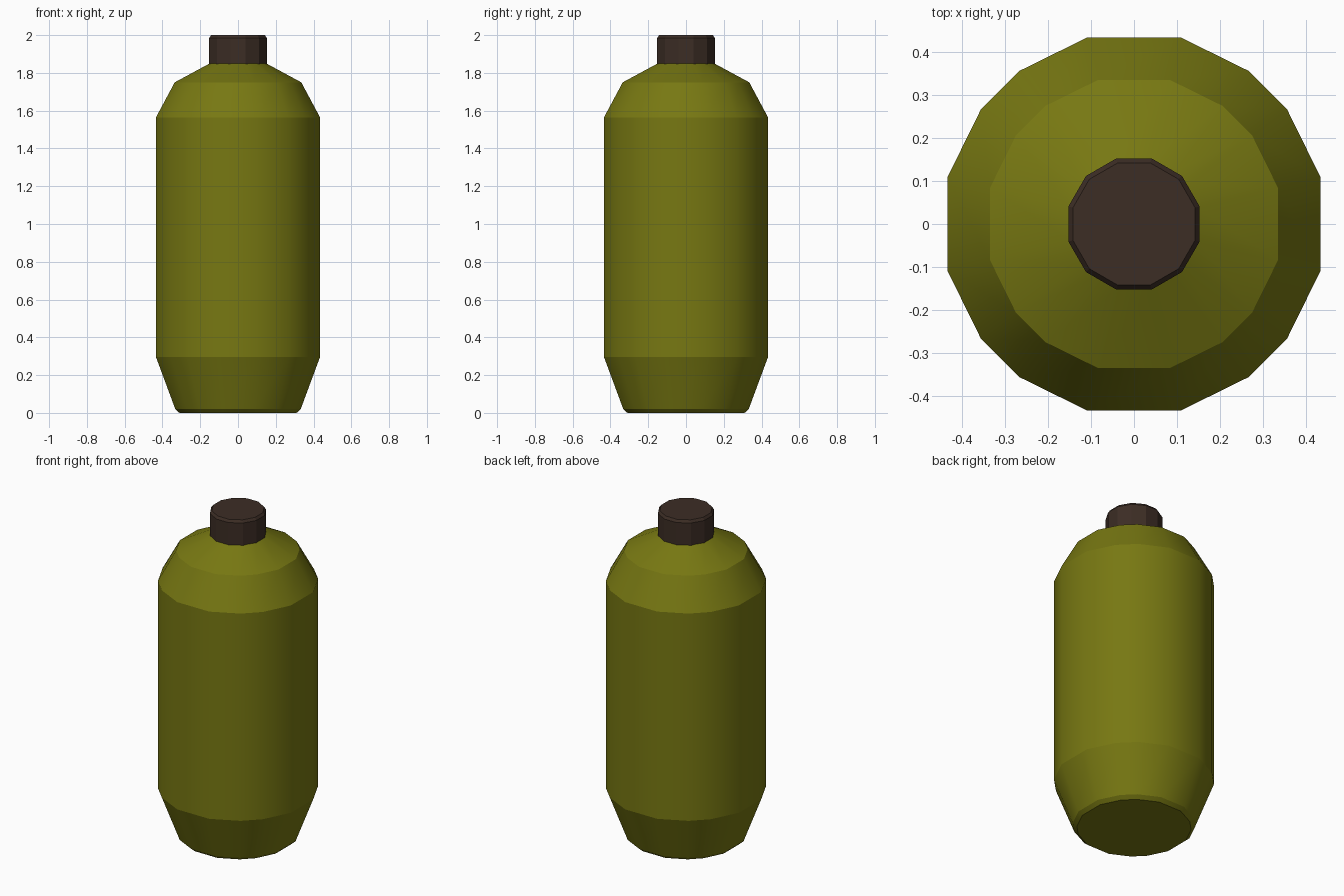
import bpy, bmesh, math

if "Cube" in bpy.data.objects:
    bpy.data.objects.remove(bpy.data.objects["Cube"], do_unlink=True)


def make_material(name, rgb):
    mat = bpy.data.materials.new(name)
    mat.use_nodes = True
    mat.diffuse_color = (*rgb, 1)
    bsdf = mat.node_tree.nodes["Principled BSDF"]
    bsdf.inputs["Base Color"].default_value = (*rgb, 1)
    bsdf.inputs["Roughness"].default_value = 0.8
    return mat


def stacked_rings(name, section, profile, mat, smooth):
    """Loft a cross-section through (scale, height) rings and cap both ends."""
    bm = bmesh.new()
    rings = [[bm.verts.new((x * s, y * s, z)) for x, y in section] for s, z in profile]
    n = len(section)
    for low, high in zip(rings, rings[1:]):
        for i in range(n):
            j = (i + 1) % n
            face = bm.faces.new((low[i], low[j], high[j], high[i]))
            face.smooth = smooth
    bm.faces.new(rings[0][::-1])
    bm.faces.new(rings[-1])
    # Keep the horizontal creases crisp
    for edge in bm.edges:
        a, b = edge.verts
        if abs(a.co.z - b.co.z) < 1e-5:
            edge.smooth = False
    mesh = bpy.data.meshes.new(name)
    bm.to_mesh(mesh)
    bm.free()
    obj = bpy.data.objects.new(name, mesh)
    bpy.context.collection.objects.link(obj)
    mesh.materials.append(mat)
    return obj


def quarter_turns(points):
    """Repeat the points of one quadrant around the axis."""
    section = []
    for _ in range(4):
        section += points
        points = [(-y, x) for x, y in points]
    return section


olive = make_material("olive_green", (0.185, 0.187, 0.006))
brown = make_material("dark_brown", (0.045, 0.026, 0.018))

# Sixteen-sided canister with tapered foot and faceted shoulder
body_section = quarter_turns([(1, 0.25), (0.82, 0.615), (0.615, 0.82), (0.25, 1)])
body_profile = [(0.31, 0), (0.332, 0.02), (0.434, 0.295), (0.434, 1.565),
                (0.335, 1.75), (0.15, 1.85)]
stacked_rings("canister_body", body_section, body_profile, olive, True)

# Twelve-sided cap with a small chamfer
cap_section = quarter_turns([(math.cos(math.radians(a)), math.sin(math.radians(a)))
                             for a in (15, 45, 75)])
cap_profile = [(0.158, 1.83), (0.158, 1.985), (0.147, 2)]
stacked_rings("screw_cap", cap_section, cap_profile, brown, False)
